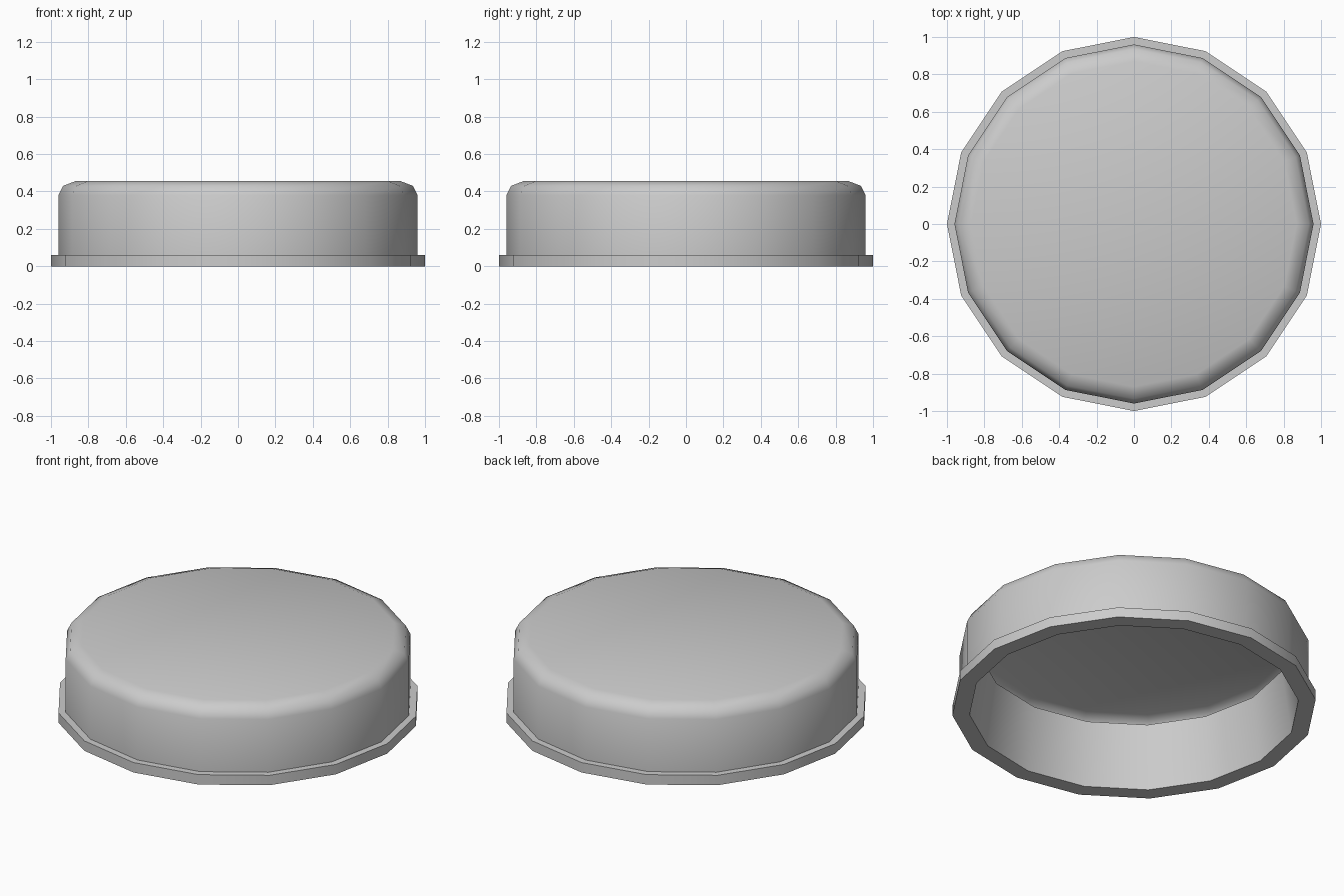
import bpy
import bmesh
import math

SIDES = 16

cube = bpy.data.objects.get("Cube")
if cube:
    bpy.data.objects.remove(cube, do_unlink=True)

# Single light grey material
grey = bpy.data.materials.new("light_grey")
grey.use_nodes = True
colour = (0.6, 0.6, 0.6, 1)
grey.diffuse_color = colour
grey.node_tree.nodes["Principled BSDF"].inputs["Base Color"].default_value = colour

# Lid cross-section (radius, height): from the inner lip, over the rim, to the top
profile = [
    (0.85, 0.38), (0.905, 0.0),                  # inner wall, open at its lip
    (1.0, 0.0), (1.0, 0.06), (0.96, 0.06),       # rim flange
    (0.96, 0.38), (0.935, 0.43), (0.87, 0.455),  # outer wall and rounded shoulder
]


def ring(bm, radius, height):
    angles = [2 * math.pi * i / SIDES for i in range(SIDES)]
    return [bm.verts.new((radius * math.cos(a), radius * math.sin(a), height))
            for a in angles]


# Thin-topped lid: rings joined by quads, closed by a single top face
bm = bmesh.new()
rings = [ring(bm, r, z) for r, z in profile]
for lower, upper in zip(rings, rings[1:]):
    for i in range(SIDES):
        j = (i + 1) % SIDES
        bm.faces.new((lower[i], lower[j], upper[j], upper[i]))
bm.faces.new(rings[-1])

mesh = bpy.data.meshes.new("lid")
bm.to_mesh(mesh)
bm.free()
mesh.materials.append(grey)
lid = bpy.data.objects.new("lid", mesh)
bpy.context.collection.objects.link(lid)

# Smooth walls and shoulder, crisp rim edges
bpy.ops.object.select_all(action="DESELECT")
lid.select_set(True)
bpy.context.view_layer.objects.active = lid
bpy.ops.object.shade_smooth_by_angle(angle=math.radians(50))
